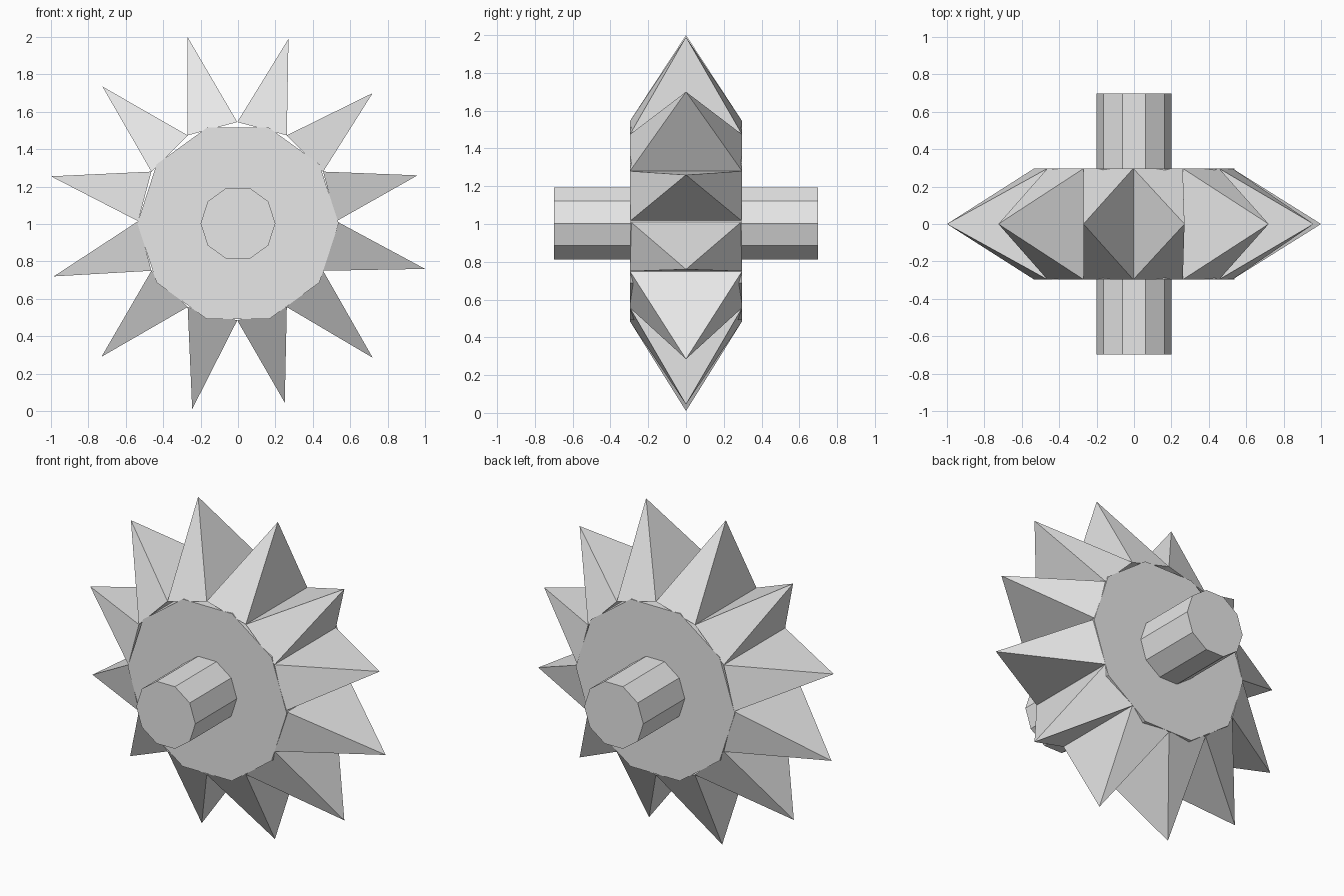
import bpy, bmesh, math
from mathutils import Vector

cube = bpy.data.objects.get("Cube")
if cube:
    bpy.data.objects.remove(cube, do_unlink=True)

GREY = (0.8, 0.8, 0.8, 1)
grey = bpy.data.materials.new("plain_grey")
grey.use_nodes = True
grey.diffuse_color = GREY
grey.node_tree.nodes["Principled BSDF"].inputs["Base Color"].default_value = GREY

HALF_WIDTH = 0.297


def finish(name, bm):
    bmesh.ops.recalc_face_normals(bm, faces=bm.faces[:])
    mesh = bpy.data.meshes.new(name)
    bm.to_mesh(mesh)
    bm.free()
    mesh.materials.append(grey)
    obj = bpy.data.objects.new(name, mesh)
    bpy.context.collection.objects.link(obj)
    return obj


def ring(cx, cz, radius, sides, start):
    """Corners of a regular polygon in the front plane."""
    step = math.tau / sides
    return [(cx + radius * math.cos(start - i * step),
             cz + radius * math.sin(start - i * step)) for i in range(sides)]


def prism(name, radius, half_length):
    """Ten-sided drum lying along y."""
    bm = bmesh.new()
    outline = ring(0, 1.003, radius, 10, 0)
    front = [bm.verts.new((x, -half_length, z)) for x, z in outline]
    back = [bm.verts.new((x, half_length, z)) for x, z in outline]
    bm.faces.new(front)
    bm.faces.new(back)
    for i in range(len(front)):
        j = (i + 1) % len(front)
        bm.faces.new((front[i], front[j], back[j], back[i]))
    return finish(name, bm)


def spike(name, a, b, tip):
    """Four-sided pyramid standing on one side of the rim."""
    bm = bmesh.new()
    base = [bm.verts.new((p[0], y * HALF_WIDTH, p[1]))
            for p, y in ((a, -1), (b, -1), (b, 1), (a, 1))]
    apex = bm.verts.new((tip[0], 0, tip[1]))
    bm.faces.new(base)
    for i in range(4):
        bm.faces.new((base[i], base[(i + 1) % 4], apex))
    return finish(name, bm)


# Hub and the axle running through it
prism("hub", 0.538, HALF_WIDTH)
prism("axle", 0.2, 0.698)

# Slightly uneven spikes, clockwise from the top
tips = [(0.27, 1.99), (0.72, 1.7), (0.96, 1.26), (1, 0.76),
        (0.72, 0.285), (0.25, 0.045), (-0.245, 0.01), (-0.73, 0.29),
        (-0.985, 0.72), (-1, 1.255), (-0.725, 1.735), (-0.27, 2)]
rim = ring(-0.004, 1.015, 0.53, len(tips), math.pi / 2)
for i, tip in enumerate(tips):
    spike(f"spike_{i + 1}", rim[i], rim[(i + 1) % len(rim)], tip)
